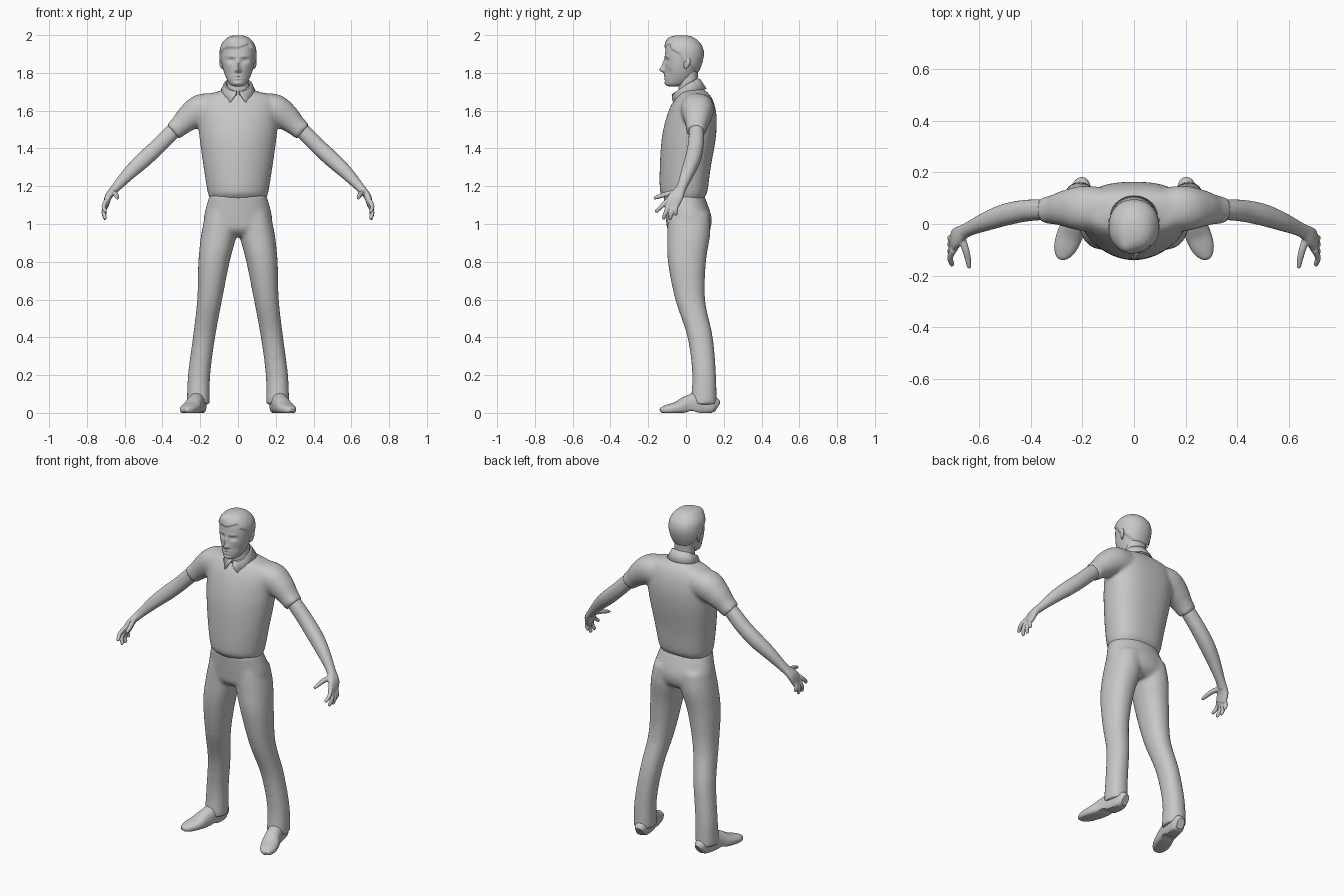
import bpy, bmesh, math
from mathutils import Vector

if "Cube" in bpy.data.objects:
    bpy.data.objects.remove(bpy.data.objects["Cube"])

X, Y, Z = Vector((1, 0, 0)), Vector((0, 1, 0)), Vector((0, 0, 1))
grey = bpy.data.materials.new("plain_grey")
grey.diffuse_color = (0.58, 0.58, 0.58, 1)
grey.use_nodes = True
grey.node_tree.nodes["Principled BSDF"].inputs["Base Color"].default_value = grey.diffuse_color


def resample(rows, steps):
    """Smooth curve through every row of numbers."""
    out = []
    for i in range(len(rows) - 1):
        p = [rows[max(0, min(len(rows) - 1, i + k))] for k in (-1, 0, 1, 2)]
        for s in range(steps):
            t = s / steps
            out.append([b + 0.5 * t * (c - a + t * (2*a - 5*b + 4*c - d + t * (3*(b - c) + d - a)))
                        for a, b, c, d in zip(*p)])
    return out + [list(rows[-1])]


def loft(bm, rows, n=28, steps=5, ref=Y, flat=False, front=2.2, back=2.2):
    """Rings (x, y, z, half_u, half_v) along a path; flat keeps them level."""
    rows = resample(rows, steps)
    pts = [Vector(r[:3]) for r in rows]
    rings = []
    for i, r in enumerate(rows):
        t = (pts[min(i + 1, len(pts) - 1)] - pts[max(i - 1, 0)]).normalized()
        v = Y if flat else (ref - t * ref.dot(t)).normalized()
        u = X if flat else v.cross(t)
        ring = []
        for k in range(n):
            a = 2 * math.pi * k / n
            c, s = math.cos(a), math.sin(a)
            e = 2 / (front if s < 0 else back)
            ring.append(bm.verts.new(pts[i] + u * r[3] * math.copysign(abs(c) ** e, c)
                                     + v * r[4] * math.copysign(abs(s) ** e, s)))
        rings.append(ring)
    for a, b in zip(rings, rings[1:]):
        for k in range(n):
            bm.faces.new((a[k], a[(k + 1) % n], b[(k + 1) % n], b[k]))
    bm.faces.new(rings[0][::-1])
    bm.faces.new(rings[-1])


def level(rows):
    """(z, half_width, y_front, y_back) to loft rows on the centre line."""
    return [(0, (f + b) / 2, z, w, (b - f) / 2) for z, w, f, b in rows]


def side(rows, s):
    return [(r[0] * s,) + tuple(r[1:]) for r in rows]


def finish(name, bm, voxel=0, smooth=0, thick=0, angle=50):
    bmesh.ops.recalc_face_normals(bm, faces=bm.faces)
    me = bpy.data.meshes.new(name)
    bm.to_mesh(me)
    bm.free()
    me.materials.append(grey)
    ob = bpy.data.objects.new(name, me)
    bpy.context.collection.objects.link(ob)
    bpy.ops.object.select_all(action='DESELECT')
    ob.select_set(True)
    bpy.context.view_layer.objects.active = ob
    bpy.ops.object.shade_smooth_by_angle(angle=math.radians(angle))
    if voxel:
        m = ob.modifiers.new("blend", 'REMESH')
        m.mode, m.voxel_size, m.use_smooth_shade = 'VOXEL', voxel, True
    if smooth:
        m = ob.modifiers.new("soften", 'SMOOTH')
        m.factor, m.iterations = 0.5, smooth
    if thick:
        m = ob.modifiers.new("thickness", 'SOLIDIFY')
        m.thickness, m.offset = thick, 1


# Shirt: torso with both short sleeves blended in
bm = bmesh.new()
loft(bm, level([(1.125, .145, -.108, .09), (1.145, .153, -.122, .1), (1.175, .162, -.138, .114),
                (1.3, .182, -.139, .131), (1.45, .203, -.129, .157), (1.55, .212, -.108, .163),
                (1.62, .214, -.083, .154), (1.66, .205, -.06, .14), (1.685, .175, -.042, .125),
                (1.7, .11, -.035, .11), (1.72, .065, -.03, .09)]),
     n=48, flat=True, front=1.9, back=2.5)
sleeve = [(.1, .058, 1.615, .074, .08), (.19, .06, 1.606, .083, .088), (.255, .06, 1.566, .072, .074),
          (.305, .056, 1.522, .056, .058), (.345, .052, 1.487, .051, .052)]
for s in (1, -1):
    loft(bm, side(sleeve, s), n=32)
finish("shirt", bm, voxel=.009, smooth=12)

# Trousers: hips and two flared legs
bm = bmesh.new()
loft(bm, level([(1.16, .148, -.12, .092), (1.1, .166, -.114, .116), (1.03, .181, -.107, .136),
                (.97, .168, -.097, .126), (.935, .12, -.06, .09)]), n=48, flat=True)
leg = [(.085, .015, 1.06, .085, .11), (.1, .015, .95, .094, .114), (.127, .005, .8, .083, .101),
       (.15, .022, .6, .066, .079), (.18, .075, .4, .059, .067), (.206, .096, .2, .059, .063),
       (.21, .093, .045, .061, .07)]
for s in (1, -1):
    loft(bm, side(leg, s), n=32, flat=True)
finish("trousers", bm, voxel=.009, smooth=14)

# Arms and hands with four curled fingers and a thumb
arm = [(.29, .055, 1.54, .038, .038), (.36, .055, 1.475, .042, .04), (.43, .05, 1.405, .042, .042),
       (.5, .035, 1.34, .042, .042), (.57, .01, 1.275, .036, .036), (.64, -.02, 1.2, .025, .027),
       (.67, -.038, 1.165, .021, .03)]
palm = [(.66, -.03, 1.18, .02, .027), (.686, -.052, 1.145, .019, .038), (.699, -.078, 1.1, .015, .039)]
thumb = [(.668, -.05, 1.165, .015, .015), (.652, -.095, 1.16, .014, .014),
         (.642, -.135, 1.148, .012, .012), (.637, -.17, 1.136, .008, .008)]
knuckles = [(-.1, 1.122, -.16, 1.064), (-.09, 1.108, -.12, 1.026),
            (-.072, 1.1, -.084, 1.024), (-.053, 1.108, -.055, 1.048)]
for s, name in ((1, "left_arm"), (-1, "right_arm")):
    bm = bmesh.new()
    loft(bm, side(arm, s))
    loft(bm, side(palm, s), front=2.6, back=2.6)
    loft(bm, side(thumb, s), n=12, ref=Z)
    for y0, z0, y1, z1 in knuckles:
        finger = [(.698, y0, z0, .013, .013), (.711, y0 * .5 + y1 * .5, z0 * .5 + z1 * .5, .0115, .0115),
                  (.704, y1 * .9 + y0 * .1, z1 * .9 + z0 * .1, .01, .01), (.7, y1, z1, .007, .007)]
        loft(bm, side(finger, s), n=12, ref=X)
    finish(name, bm, voxel=.0042, smooth=3)

# Shoes, toes turned out, flat underneath
shoe = [(.2, .165, .03, .022, .03), (.204, .14, .042, .038, .047), (.215, .07, .05, .043, .06),
        (.229, .01, .042, .045, .05), (.249, -.045, .028, .05, .033), (.268, -.095, .02, .043, .024),
        (.28, -.125, .016, .026, .016), (.284, -.136, .014, .01, .008)]
for s, name in ((1, "left_shoe"), (-1, "right_shoe")):
    bm = bmesh.new()
    loft(bm, side(shoe, s), ref=Z, front=3, back=2.2)
    for v in bm.verts:
        arch = .012 * math.exp(-((v.co.y - .03) / .025) ** 2)
        v.co.z = max(v.co.z, arch)
    finish(name, bm, angle=40)

# Neck
bm = bmesh.new()
loft(bm, level([(1.63, .062, -.035, .075), (1.7, .06, -.038, .07), (1.76, .058, -.04, .062),
                (1.82, .058, -.04, .066)]), flat=True)
finish("neck", bm)

# Head: skull rings
skull = level([(1.728, .018, -.09, -.05), (1.737, .04, -.106, -.005), (1.76, .056, -.111, .03),
               (1.8, .073, -.111, .056), (1.85, .086, -.111, .077), (1.9, .09, -.111, .087),
               (1.94, .084, -.105, .078), (1.97, .064, -.09, .052), (1.985, .042, -.07, .025),
               (1.991, .018, -.045, -.005)])
# Face bumps: x, z, spread x, spread z, push along y
bumps = [(0, 1.816, .012, .015, -.026), (0, 1.843, .009, .026, -.015), (0, 1.785, .024, .006, -.006),
         (0, 1.77, .022, .006, -.005), (0, 1.777, .022, .003, .003), (0, 1.745, .022, .01, -.005)]
for s in (1, -1):
    bumps += [(.036 * s, 1.867, .018, .011, .013), (.036 * s, 1.866, .010, .006, -.005),
              (.034 * s, 1.887, .022, .007, -.004), (.014 * s, 1.812, .006, .007, -.008),
              (.05 * s, 1.8, .016, .025, .005)]
# Lowest hair height along y: fringe, temple, sideburn, behind the ear, nape
hairline = [(-.2, 1.928), (-.08, 1.925), (-.05, 1.905), (-.03, 1.895), (-.012, 1.85),
            (.012, 1.85), (.03, 1.83), (.05, 1.8), (.2, 1.795)]


def hair_height(y):
    for (y0, z0), (y1, z1) in zip(hairline, hairline[1:]):
        if y <= y1:
            return z0 + (z1 - z0) * (y - y0) / (y1 - y0)


bm = bmesh.new()
loft(bm, skull, n=96, steps=8, flat=True)
bmesh.ops.recalc_face_normals(bm, faces=bm.faces)
bm.normal_update()
quiff = Vector((-.03, -.088, 1.96))
moved = []
for v in bm.verts:
    x, y, z = v.co
    co = v.co.copy()
    if y < -.02:
        co.y += sum(a * math.exp(-((x - bx) / sx) ** 2 - ((z - bz) / sz) ** 2)
                    for bx, bz, sx, sz, a in bumps)
    # Hair stands off the scalp, with a swept quiff at the front
    h = max(0, min(1, (z - hair_height(y) - .4 * max(0, x) * (y < -.08)) / .01))
    co += v.normal * .008 * h * h * (3 - 2 * h)
    co += Vector((-.003, -.006, .009)) * h * math.exp(-((v.co - quiff).length / .028) ** 2)
    moved.append(co)
for v, co in zip(bm.verts, moved):
    v.co = co
finish("head_and_hair", bm, angle=70)

# Ears
for s, name in ((1, "left_ear"), (-1, "right_ear")):
    bm = bmesh.new()
    bmesh.ops.create_uvsphere(bm, u_segments=16, v_segments=10, radius=1)
    for v in bm.verts:
        x, y, z = v.co
        v.co = (s * (.088 + .009 * x + .005 * y + .003 * z),
                .004 + .017 * y * (1 + .25 * z) + .006 * z, 1.85 + .03 * z)
    finish(name, bm)

# Shirt collar: folded band, open at the front, with two points
bm = bmesh.new()
rows = []
for i in range(61):
    deg = 6 + 348 * i / 60
    a = math.radians(deg)
    f = (1 + math.cos(a)) / 2
    off = min(deg, 360 - deg)
    top = 1.766 - .066 * f ** 1.4
    low = top - .052 + .042 * math.exp(-(off / 16) ** 2) - .018 * math.exp(-((off - 36) / 16) ** 2)
    sx, cy = math.sin(a), math.cos(a)
    rows.append([bm.verts.new(p) for p in (
        (.064 * sx, .012 - .055 * cy, top - .04),
        (.067 * sx, .011 - .058 * cy, top),
        (.072 * sx, .011 - .062 * cy, top - .002),
        (.094 * sx, .016 - .09 * cy, low))])
for a, b in zip(rows, rows[1:]):
    for k in range(3):
        bm.faces.new((a[k], b[k], b[k + 1], a[k + 1]))
finish("collar", bm, thick=.004, angle=40)
